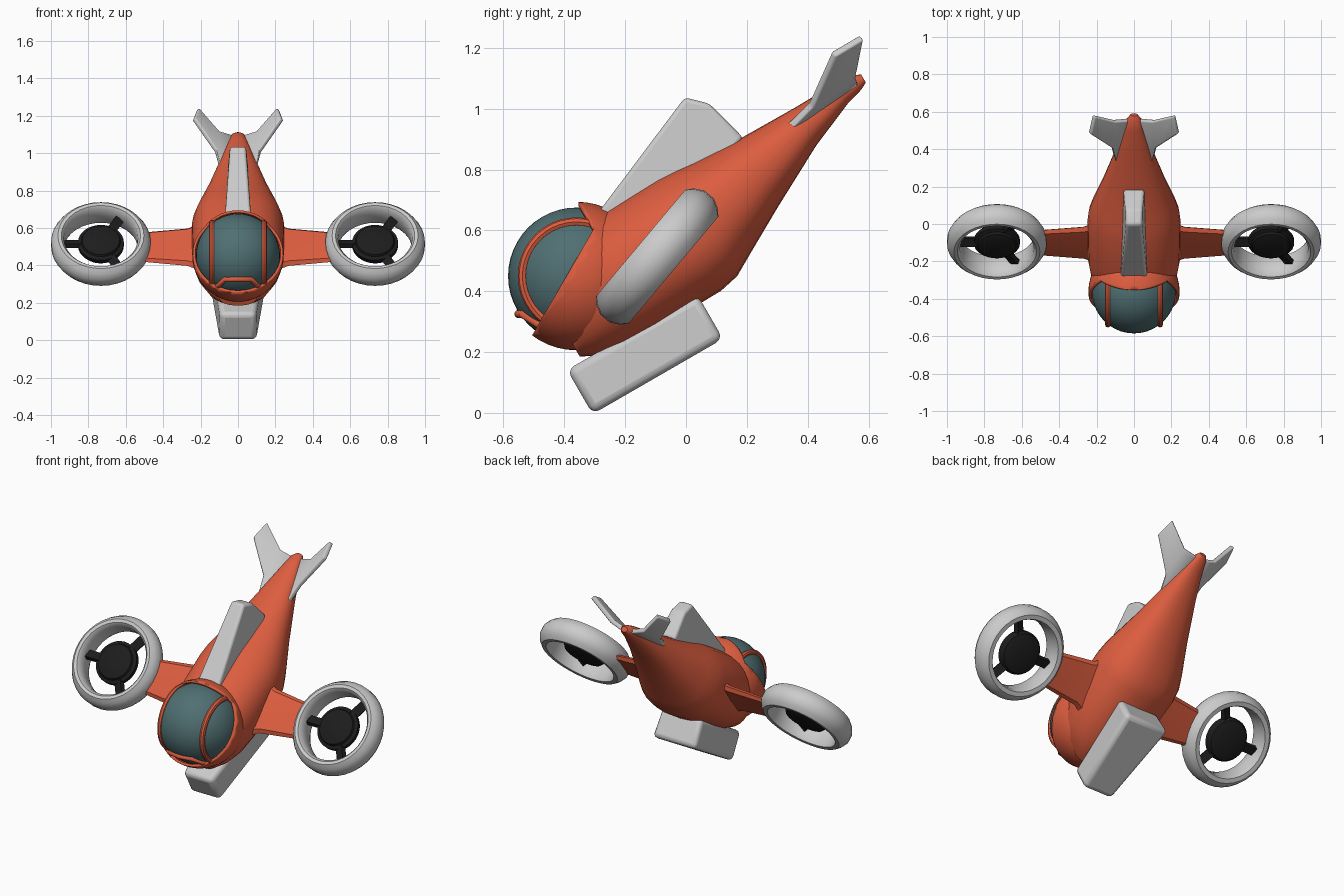
import bpy, bmesh
from math import sin, cos, pi, radians, copysign
from mathutils import Matrix, Vector

if "Cube" in bpy.data.objects:
    bpy.data.objects.remove(bpy.data.objects["Cube"])


def material(name, rgb):
    m = bpy.data.materials.new(name)
    m.diffuse_color = (*rgb, 1)
    m.use_nodes = True
    m.node_tree.nodes["Principled BSDF"].inputs["Base Color"].default_value = m.diffuse_color
    return m


RED = material("red_paint", (0.72, 0.11, 0.05))
GLASS = material("tinted_glass", (0.08, 0.16, 0.17))
BLACK = material("black_rubber", (0.012, 0.012, 0.012))
PITCH = Matrix.Rotation(radians(30), 4, 'X')       # hull axis climbs 30 degrees
DUCT_TILT = Matrix.Rotation(radians(50), 4, 'X')   # fan plane


def finish(name, bm, mat=None, matrix=None, bevel=0, solid=0, angle=35):
    if matrix is not None:
        bm.transform(matrix)
    bmesh.ops.recalc_face_normals(bm, faces=bm.faces)
    me = bpy.data.meshes.new(name)
    bm.to_mesh(me)
    bm.free()
    ob = bpy.data.objects.new(name, me)
    bpy.context.collection.objects.link(ob)
    if mat:
        me.materials.append(mat)
    if solid:
        mod = ob.modifiers.new("thickness", 'SOLIDIFY')
        mod.thickness, mod.offset = solid, 0
    if bevel:
        mod = ob.modifiers.new("bevel", 'BEVEL')
        mod.width, mod.segments = bevel, 3
    bpy.ops.object.select_all(action='DESELECT')
    ob.select_set(True)
    bpy.context.view_layer.objects.active = ob
    bpy.ops.object.shade_smooth_by_angle(angle=radians(angle))
    return ob


def loft(rings, caps=True, closed=False):
    bm = bmesh.new()
    vs = [[bm.verts.new(p) for p in r] for r in rings]
    n = len(vs[0])
    pairs = list(zip(vs, vs[1:])) + ([(vs[-1], vs[0])] if closed else [])
    for a, b in pairs:
        for i in range(n):
            j = (i + 1) % n
            bm.faces.new((a[i], a[j], b[j], b[i]))
    if caps and not closed:
        bm.faces.new(vs[0])
        bm.faces.new(vs[-1])
    return bm


def lathe(profile, closed, n=32):
    rings = [[(r * cos(2 * pi * i / n), r * sin(2 * pi * i / n), a) for i in range(n)]
             for r, a in profile]
    return loft(rings, closed=closed)


# Hull: (station, bottom, top, half width) in the pitched frame
hull = [(-0.21, .335, .44, .10), (-0.15, .305, .59, .175), (-0.06, .29, .68, .225),
        (0.06, .285, .705, .245), (0.3, .29, .712, .25), (0.37, .305, .708, .242),
        (0.44, .345, .70, .222), (0.6, .435, .692, .165), (0.81, .547, .69, .10),
        (0.97, .615, .692, .052), (1.03, .632, .688, .037), (1.055, .645, .675, .02)]


def section(s, b, t, w, n=28, e=0.88):
    pts = []
    for i in range(n):
        c, q = cos(2 * pi * i / n), sin(2 * pi * i / n)
        pts.append((w * copysign(abs(c) ** e, c), s,
                    (b + t) / 2 + (t - b) / 2 * copysign(abs(q) ** e, q)))
    return pts


finish("hull", loft([section(*h) for h in hull]), RED, PITCH, angle=40)

# Canopy glass
C = Vector((0, -0.36, 0.45))
bm = bmesh.new()
bmesh.ops.create_uvsphere(bm, u_segments=40, v_segments=24, radius=0.225)
finish("canopy_glass", bm, GLASS, Matrix.Translation(C))

# Canopy shell: sphere kept behind either of two planes
planes = [(Vector((0, .866, -.5)), -0.028), (Vector((0, .866, .5)), 0.124)]
bm = bmesh.new()
bmesh.ops.create_uvsphere(bm, u_segments=40, v_segments=24, radius=0.237)
for no, d in planes:
    bmesh.ops.bisect_plane(bm, geom=bm.verts[:] + bm.edges[:] + bm.faces[:],
                           plane_co=no * d, plane_no=no)
front = [f for f in bm.faces
         if all(f.calc_center_median().dot(no) < d for no, d in planes)]
bmesh.ops.delete(bm, geom=front, context='FACES')
finish("canopy_shell", bm, RED, Matrix.Translation(C), solid=0.014)

# Canopy side arches
for side, x in (("left", -0.14), ("right", 0.14)):
    ring = [(0.178 + 0.015 * cos(k * pi / 4), 0.015 * sin(k * pi / 4)) for k in range(8)]
    finish("canopy_arch_" + side, lathe(ring, True, 40), RED,
           Matrix.Translation(C + Vector((x, 0, 0))) @ Matrix.Rotation(pi / 2, 4, 'Y'))

# Canopy lower lip: a tube following the glass
cu = bpy.data.curves.new("canopy_lip", 'CURVE')
cu.dimensions = '3D'
cu.bevel_depth, cu.bevel_resolution = 0.014, 2
sp = cu.splines.new('POLY')
path = [(-.14, .285), (-.105, .29), (-.07, .325), (0, .325), (.07, .325), (.105, .29), (.14, .285)]
sp.points.add(len(path) - 1)
for p, (x, z) in zip(sp.points, path):
    dz = z - C.z
    p.co = (x, C.y - max(0.228 ** 2 - x * x - dz * dz, 0) ** .5, z, 1)
cu.materials.append(RED)
bpy.context.collection.objects.link(bpy.data.objects.new("canopy_lip", cu))


# Dorsal fin and belly skid: side profiles with (station, height, half width)
def slab(name, profile, bevel):
    bm = loft([[(sgn * w, s, t) for s, t, w in profile] for sgn in (-1, 1)])
    finish(name, bm, None, PITCH, bevel=bevel)


slab("dorsal_fin", [(0.07, .66, .072), (0.08, .715, .07), (0.515, .90, .042),
                    (0.575, .842, .045), (0.615, .69, .056), (0.5, .64, .06)], 0.014)
slab("belly_skid", [(-0.268, .15, .10), (0.227, .15, .145),
                    (0.227, .318, .135), (-0.268, .318, .095)], 0.026)

for side, sg in (("left", -1), ("right", 1)):
    # Wing stub: (x, half chord, half thickness) in the fan plane
    rings = [[(sg * x, c * a, h * b) for a, b in
              ((-1, 0), (-.85, .8), (0, 1), (.85, .8), (1, 0), (.85, -.8), (0, -1), (-.85, -.8))]
             for x, c, h in ((.15, .2, .035), (.22, .155, .028), (.27, .13, .023), (.5, .103, .018))]
    finish("wing_" + side, loft(rings), RED, Matrix.Translation((0, -0.1, 0.497)) @ DUCT_TILT)

    # Fan duct, hub and three blades
    place = Matrix.Translation((sg * 0.733, -0.095, 0.514)) @ DUCT_TILT
    duct = [(.205, -.068), (.23, -.07), (.25, -.05), (.266, -.02), (.266, .02), (.25, .05),
            (.23, .07), (.212, .068), (.198, .05), (.195, 0), (.198, -.05)]
    finish("fan_duct_" + side, lathe(duct, True, 36), None, place)
    hub = [(.02, -.042), (.075, -.04), (.112, -.028), (.123, -.012), (.123, .012),
           (.105, .02), (.1, .032), (.07, .042), (.02, .046)]
    finish("fan_hub_" + side, lathe(hub, False), BLACK, place)
    bm = bmesh.new()
    for k in range(3):
        m = (Matrix.Rotation(pi + k * 2 * pi / 3, 4, 'Z') @ Matrix.Translation((.145, 0, 0))
             @ Matrix.Rotation(radians(25), 4, 'X') @ Matrix.Diagonal((.11, .05, .026, 1)))
        bmesh.ops.create_cube(bm, size=1, matrix=m)
    finish("fan_blades_" + side, bm, BLACK, place)

    # Tail fin: thin two-panel plate
    pts = [(.085, .285, .885), (.118, .41, 1.01), (.236, .485, 1.18), (.215, .578, 1.235),
           (.105, .552, 1.11), (.02, .56, 1.085), (.03, .36, .93)]
    bm = bmesh.new()
    v = [bm.verts.new((sg * x, y, z)) for x, y, z in pts]
    for f in ((1, 2, 3, 4), (0, 1, 4, 5), (0, 5, 6)):
        bm.faces.new([v[i] for i in f])
    finish("tail_fin_" + side, bm, None, solid=0.026, bevel=0.007)
